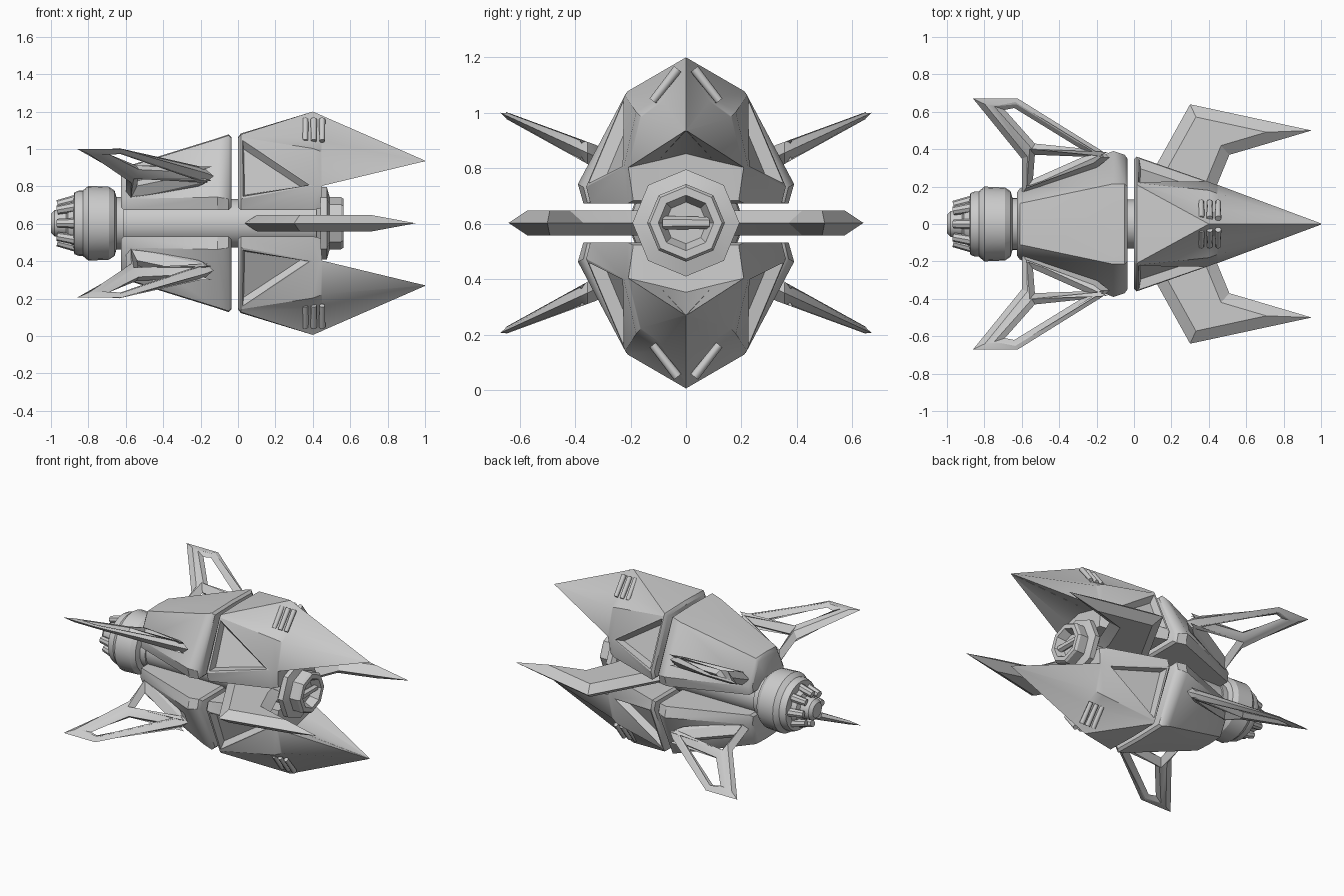
import bpy, bmesh, math
from mathutils import Vector, Matrix

AXIS = 0.603  # height of the long axis

if "Cube" in bpy.data.objects:
    bpy.data.objects.remove(bpy.data.objects["Cube"], do_unlink=True)

hull = bpy.data.materials.new("hull_grey")
hull.use_nodes = True
hull.diffuse_color = (0.6, 0.6, 0.6, 1)
hull.node_tree.nodes["Principled BSDF"].inputs["Base Color"].default_value = (0.6, 0.6, 0.6, 1)


def finish(name, bm, angle=35, sy=1, sz=1):
    """Flip to the wanted side, lift to the axis and make the object."""
    bm.transform(Matrix.Translation((0, 0, AXIS)) @ Matrix.Diagonal((1, sy, sz, 1)))
    bmesh.ops.recalc_face_normals(bm, faces=bm.faces)
    me = bpy.data.meshes.new(name)
    bm.to_mesh(me)
    bm.free()
    me.materials.append(hull)
    me.shade_smooth()
    me.set_sharp_from_angle(angle=math.radians(angle))
    ob = bpy.data.objects.new(name, me)
    bpy.context.collection.objects.link(ob)
    return ob


def loft(sections, flips=(), pocket=None):
    """Half sections (x, [(y, h)...]) joined by triangles, then mirrored in y."""
    bm = bmesh.new()
    rings = [[bm.verts.new((x, y, h)) for y, h in pts] for x, pts in sections]
    sunk = []
    for s, (a, b) in enumerate(zip(rings, rings[1:])):
        for i in range(len(a) - 1):
            if i in flips:
                tri = bm.faces.new((a[i], a[i + 1], b[i + 1]))
                bm.faces.new((a[i], b[i + 1], b[i]))
            else:
                tri = bm.faces.new((a[i], a[i + 1], b[i]))
                bm.faces.new((a[i + 1], b[i + 1], b[i]))
            if (s, i) == pocket:
                sunk.append(tri)
    bm.faces.new(rings[0])
    bm.faces.new(rings[-1])
    bmesh.ops.recalc_face_normals(bm, faces=bm.faces)
    if sunk:
        bmesh.ops.inset_individual(bm, faces=sunk, thickness=0.02)
        bmesh.ops.inset_individual(bm, faces=sunk, thickness=0.035, depth=-0.045)
    geom = bm.verts[:] + bm.edges[:] + bm.faces[:]
    bmesh.ops.mirror(bm, geom=geom, axis="Y", merge_dist=0.0005)
    # drop the inner walls left on the mirror plane
    inner = [f for f in bm.faces if all(abs(v.co.y) < 0.001 for v in f.verts)]
    bmesh.ops.delete(bm, geom=inner, context="FACES")
    return bm


def lathe(name, profile, sides, angle):
    """Spin (x, radius) around the long axis."""
    bm = bmesh.new()
    vs = [bm.verts.new((x, 0, r)) for x, r in profile]
    es = [bm.edges.new(p) for p in zip(vs, vs[1:])]
    bmesh.ops.spin(bm, geom=vs + es, axis=(1, 0, 0), cent=(0, 0, 0),
                   angle=math.tau, steps=sides, use_merge=True)
    bmesh.ops.remove_doubles(bm, verts=bm.verts, dist=0.0005)
    return finish(name, bm, angle)


def plate(loops, depth, place):
    """Sharp-edged plate from an outline and its holes; place() bends each point."""
    cu = bpy.data.curves.new("outline", "CURVE")
    cu.dimensions = "2D"
    cu.fill_mode = "BOTH"
    cu.bevel_depth, cu.bevel_resolution, cu.offset = depth, 0, -depth
    for pts in loops:
        sp = cu.splines.new("POLY")
        sp.points.add(len(pts) - 1)
        for p, (x, y) in zip(sp.points, pts):
            p.co = (x, y, 0, 1)
        sp.use_cyclic_u = True
    ob = bpy.data.objects.new("outline", cu)
    bpy.context.collection.objects.link(ob)
    dg = bpy.context.evaluated_depsgraph_get()
    me = bpy.data.meshes.new_from_object(ob.evaluated_get(dg))
    bm = bmesh.new()
    bm.from_mesh(me)
    bpy.data.objects.remove(ob)
    bpy.data.curves.remove(cu)
    bpy.data.meshes.remove(me)
    bmesh.ops.remove_doubles(bm, verts=bm.verts, dist=0.0005)
    for v in bm.verts:
        v.co = place(v.co)
    return bm


def rod(a, b, radius, sides=8):
    """Small cylinder between two points."""
    a, b = Vector(a), Vector(b)
    turn = (b - a).to_track_quat("Z", "Y").to_matrix().to_4x4()
    bm = bmesh.new()
    bmesh.ops.create_cone(bm, cap_ends=True, segments=sides, radius1=radius, radius2=radius * 0.85,
                          depth=(b - a).length, matrix=Matrix.Translation((a + b) / 2) @ turn)
    return bm


# Core: shaft, rear engine and octagonal front socket
lathe("core_shaft", [(-0.64, 0), (-0.64, 0.13), (0.45, 0.13), (0.45, 0)], 24, 40)
lathe("engine", [(-1, 0), (-1, 0.05), (-0.98, 0.07), (-0.92, 0.075), (-0.91, 0.105), (-0.88, 0.12),
                 (-0.875, 0.165), (-0.85, 0.175), (-0.83, 0.175), (-0.8, 0.2), (-0.69, 0.195),
                 (-0.66, 0.175), (-0.65, 0.14), (-0.61, 0.14), (-0.61, 0)], 24, 30)
lathe("front_socket", [(0.42, 0), (0.42, 0.165), (0.44, 0.193), (0.475, 0.193), (0.49, 0.14),
                       (0.55, 0.14), (0.565, 0.13), (0.565, 0.1), (0.51, 0.075), (0.51, 0)], 8, 20)
finish("socket_bar", rod((0.53, -0.085, 0), (0.53, 0.085, 0), 0.025, 6), 20)
for i in range(8):
    c, s = math.cos(i * math.tau / 8), math.sin(i * math.tau / 8)
    finish(f"engine_nub_{i + 1}", rod((-0.865, c * 0.125, s * 0.125), (-0.965, c * 0.1, s * 0.1), 0.028))

# Half sections from the ridge down to the middle of the underside
rear_sections = [
    (-0.625, [(0, 0.27), (0.1, 0.27), (0.17, 0.13), (0.16, 0.085), (0, 0.085)]),
    (-0.61, [(0, 0.3), (0.11, 0.295), (0.19, 0.13), (0.18, 0.07), (0, 0.07)]),
    (-0.11, [(0, 0.455), (0.215, 0.45), (0.39, 0.14), (0.37, 0.07), (0, 0.07)]),
    (-0.05, [(0, 0.475), (0.215, 0.47), (0.37, 0.13), (0.355, 0.07), (0, 0.07)]),
    (-0.035, [(0, 0.46), (0.2, 0.455), (0.35, 0.13), (0.335, 0.085), (0, 0.085)]),
]
front_sections = [
    (0, [(0, 0.46), (0.19, 0.455), (0.2, 0.45), (0.345, 0.13), (0.33, 0.085), (0, 0.085)]),
    (0.015, [(0, 0.48), (0.21, 0.475), (0.22, 0.46), (0.36, 0.13), (0.345, 0.07), (0, 0.07)]),
    (0.4, [(0, 0.597), (0.09, 0.455), (0.18, 0.4), (0.225, 0.2), (0.21, 0.07), (0, 0.07)]),
    (0.44, [(0, 0.58), (0.085, 0.445), (0.165, 0.385), (0.21, 0.2), (0.19, 0.08), (0, 0.08)]),
    (0.45, [(0, 0.575), (0.083, 0.44), (0.163, 0.38), (0.208, 0.2), (0.1, 0.225), (0, 0.25)]),
    (1, [(0, 0.335), (0.001, 0.334), (0.002, 0.333), (0.003, 0.332), (0.002, 0.331), (0, 0.331)]),
]

# Slotted swept fin outline with its two openings
fin_loops = [
    [(-0.86, 0.67), (-0.62, 0.67), (-0.17, 0.39), (-0.13, 0.355), (-0.2, 0.3), (-0.6, 0.16), (-0.6, 0.35)],
    [(-0.69, 0.61), (-0.64, 0.62), (-0.29, 0.405), (-0.53, 0.43)],
    [(-0.53, 0.37), (-0.27, 0.36), (-0.54, 0.24)],
]


def fin_place(p):
    thick = max(0.35, 1.5 - 3.1 * max(0, p.y - 0.3))
    return Vector((p.x, p.y, 0.089 + 0.46 * p.y + p.z * thick))


# Upper and lower armour shells with fins and vents
for level, sz in (("upper", 1), ("lower", -1)):
    finish(f"{level}_rear_shell", loft(rear_sections), 35, 1, sz)
    finish(f"{level}_front_shell", loft(front_sections, {2}, (1, 2)), 35, 1, sz)
    for side, sy in (("left", 1), ("right", -1)):
        # the front faces -y, so +y is the far side of the craft
        tag = f"{level}_{'back' if sy > 0 else 'front'}"
        finish(f"{tag}_fin", plate(fin_loops, 0.03, fin_place), 30, sy, sz)
        for i in range(3):
            x = 0.36 + i * 0.045
            finish(f"{tag}_vent_{i + 1}", rod((x, 0.03, 0.555), (x, 0.12, 0.44), 0.017), 50, sy, sz)

# Swept side blades at axis height
blade = [[(0.03, 0.1), (0.05, 0.19), (0.3, 0.64), (0.95, 0.5), (0.51, 0.37), (0.44, 0.2), (0.42, 0.1)]]
for side, sy in (("back", 1), ("front", -1)):
    bm = plate(blade, 0.06, lambda p: Vector((p.x, p.y, p.z * 0.75)))
    finish(f"{side}_blade", bm, 30, sy)
